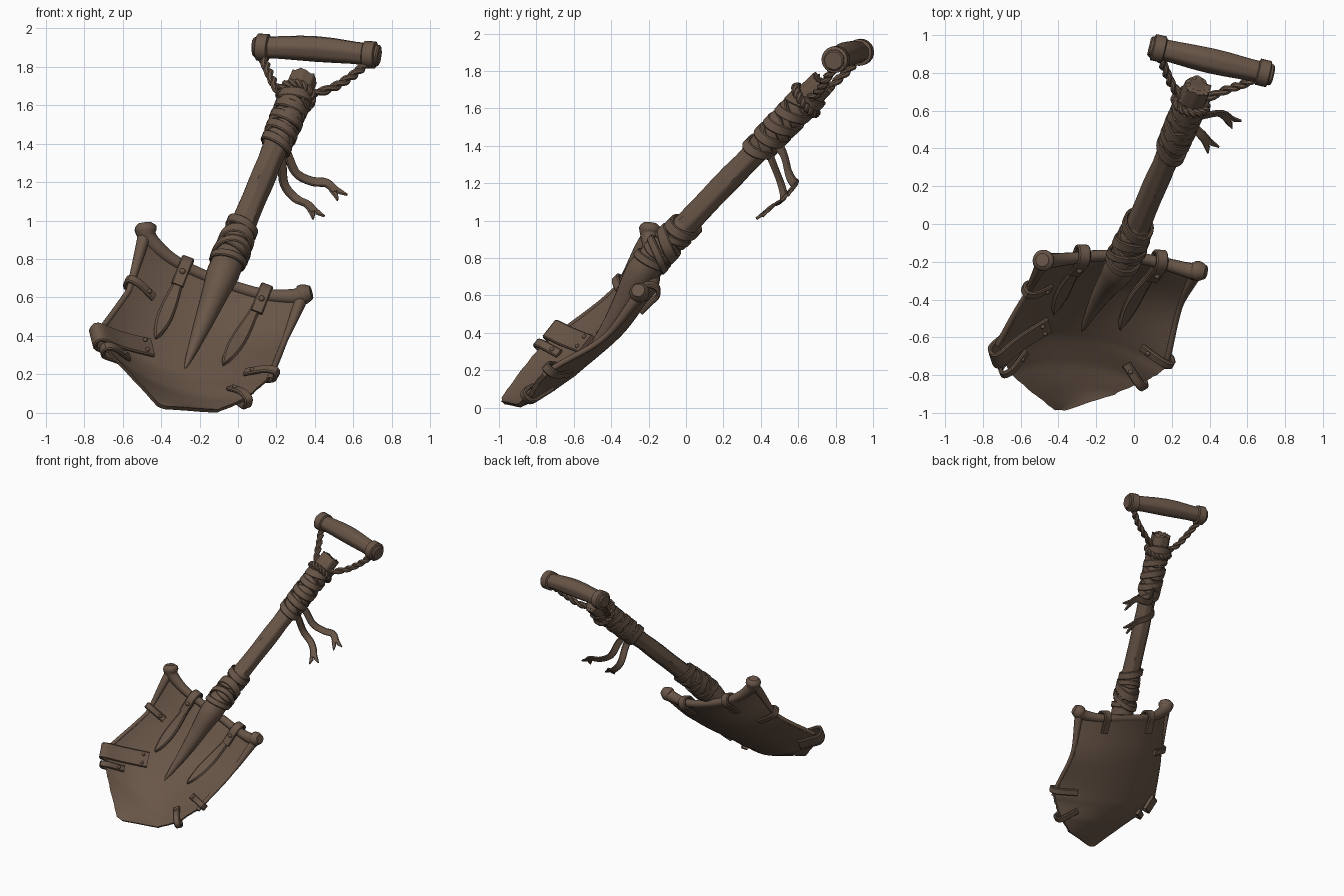
import bpy, bmesh, math, random
from mathutils import Vector as V

if "Cube" in bpy.data.objects:
    bpy.data.objects.remove(bpy.data.objects["Cube"])
random.seed(4)

mat = bpy.data.materials.new("weathered_brown")
mat.diffuse_color = (0.14, 0.092, 0.064, 1)
mat.use_nodes = True
mat.node_tree.nodes["Principled BSDF"].inputs["Base Color"].default_value = mat.diffuse_color

# Shovel frame: W across the blade, D up the shaft, N out of the scooped face
O = V((-0.06, -0.2, 0.77))
D = V((0.285, 0.664, 0.69)).normalized()
W = V((0.92, -0.08, -0.386))
W = (W - D * W.dot(D)).normalized()
N = W.cross(D)


def loc(u, v, h):
    return O + W * u + D * v + N * h


def cat(a, b, c, d, t):
    return (b * 2 + (c - a) * t + (a * 2 - b * 5 + c * 4 - d) * t * t
            + (b * 3 - a - c * 3 + d) * t ** 3) * 0.5


def smooth(pts, k=8):
    q = [pts[0]] + list(pts) + [pts[-1]]
    out = [cat(*q[i:i + 4], j / k) for i in range(len(pts) - 1) for j in range(k)]
    return out + [pts[-1]]


def finish(name, bm):
    bmesh.ops.recalc_face_normals(bm, faces=bm.faces[:])
    me = bpy.data.meshes.new(name)
    bm.to_mesh(me)
    bm.free()
    me.materials.append(mat)
    ob = bpy.data.objects.new(name, me)
    bpy.context.collection.objects.link(ob)
    return ob


def skin(name, rings, closed=False):
    bm = bmesh.new()
    vs = [[bm.verts.new(p) for p in r] for r in rings]
    n = len(vs[0])
    for i in range(len(vs) - (0 if closed else 1)):
        a, b = vs[i], vs[(i + 1) % len(vs)]
        for j in range(n):
            bm.faces.new((a[j], a[(j + 1) % n], b[(j + 1) % n], b[j]))
    if not closed:
        bm.faces.new(vs[0])
        bm.faces.new(vs[-1])
    return finish(name, bm)


def tangents(pts, closed=False):
    m = len(pts)
    if closed:
        return [(pts[(i + 1) % m] - pts[i - 1]).normalized() for i in range(m)]
    return [(pts[min(i + 1, m - 1)] - pts[max(i - 1, 0)]).normalized() for i in range(m)]


def tube(name, pts, radii, sides=14, flute=0.0, ref=N, jag=0.0):
    rings = []
    for i, (p, t) in enumerate(zip(pts, tangents(pts))):
        r = radii[i] if isinstance(radii, list) else radii
        x = t.cross(ref).normalized()
        y = t.cross(x)
        ring = []
        for j in range(sides):
            a = 2 * math.pi * j / sides
            rr = r * (1 + flute * math.cos(a * 7) + flute * 0.4 * math.sin(a * 3 + i))
            ring.append(p + x * math.cos(a) * rr + y * math.sin(a) * rr
                        + t * (random.uniform(-jag, jag) if i >= len(pts) - 2 else 0))
        rings.append(ring)
    return skin(name, rings)


def ribbon(name, pts, width, thick, side=None, face=None, closed=False):
    rings = []
    for i, (p, t) in enumerate(zip(pts, tangents(pts, closed))):
        s = (side if side else t.cross(face)).normalized()
        s = (s - t * s.dot(t)).normalized()
        up = s.cross(t)
        w = (width[i] if isinstance(width, list) else width) / 2
        k = thick / 2
        c = max(w - thick * 0.3, w * 0.5)
        sec = [(w, -k * .4), (w, k * .4), (c, k), (-c, k), (-w, k * .4), (-w, -k * .4), (-c, -k), (c, -k)]
        rings.append([p + s * a + up * b for a, b in sec])
    return skin(name, rings, closed)


def rivet(name, p, r=0.016):
    bm = bmesh.new()
    bmesh.ops.create_icosphere(bm, subdivisions=2, radius=r)
    bmesh.ops.translate(bm, verts=bm.verts[:], vec=p)
    finish(name, bm)


# Blade rows: v, left u, right u, left h, centre h, right h
ROWS = [(-1.12, -.055, .0, .06, .055, .06), (-1.0, -.22, .25, .05, .0, .04),
        (-.88, -.38, .36, .03, -.065, .06), (-.72, -.48, .44, -.015, -.11, .095),
        (-.35, -.42, .43, -.045, -.125, .0), (-.04, -.45, .43, .02, -.085, .02)]


def row(v):
    v = min(max(v, ROWS[0][0]), ROWS[-1][0])
    k = max(i for i in range(5) if v >= ROWS[i][0])
    t = (v - ROWS[k][0]) / (ROWS[k + 1][0] - ROWS[k][0])
    q = [V(ROWS[min(max(k + i, 0), 5)][3:]) for i in (-1, 0, 1, 2)]
    a, b = ROWS[k], ROWS[k + 1]
    return a[1] + (b[1] - a[1]) * t, a[2] + (b[2] - a[2]) * t, cat(*q, t)


def H(u, v):
    l, r, h = row(v)
    s = min(max((2 * u - l - r) / (r - l), -1), 1)
    edge = h[0] + (h[2] - h[0]) * (s + 1) / 2
    return edge + (h[1] - (h[0] + h[2]) / 2) * (1 - abs(s) ** 2.2)


def P(u, v, lift=0.0):
    return loc(u, v, H(u, v) + lift)


# Scooped blade
bm = bmesh.new()
grid = []
for j in range(55):
    v = -1.12 + 1.08 * j / 54
    l, r, _ = row(v)
    l += random.uniform(0, .006)
    r -= random.uniform(0, .006)
    grid.append([bm.verts.new(P(l + (r - l) * i / 28, v)) for i in range(29)])
for a, b in zip(grid, grid[1:]):
    for i in range(28):
        bm.faces.new((a[i], a[i + 1], b[i + 1], b[i]))
ext = bmesh.ops.extrude_face_region(bm, geom=bm.faces[:])
bmesh.ops.translate(bm, vec=N * -.026, verts=[e for e in ext["geom"] if isinstance(e, bmesh.types.BMVert)])
finish("blade", bm)

# Rolled top rim with flared corner knobs, and side rims
rim = [loc(-.475, .035, .045), loc(-.46, .015, .03), loc(-.42, -.02, .0), P(-.28, -.05), P(-.1, -.05), P(.1, -.05),
       P(.25, -.055), loc(.39, -.045, .0), loc(.43, -.025, .02), loc(.465, -.01, .04)]
rr = smooth([V((x, 0)) for x in (.035, .058, .044, .033, .03, .03, .033, .042, .054, .035)], 5)
tube("top_rim", smooth(rim, 5), [x[0] for x in rr])
for k, name in ((0, "left_side_rim"), (1, "right_side_rim")):
    vs = [-.0 - .036 * i for i in range(21)]
    tube(name, [P(row(v)[k], v, -.012) if v < -.04 else loc(row(v)[k], v, .01) for v in vs],
         [.036 - .02 * min(1, i / 9) for i in range(21)], 10)

# Embossed straps with clips over the rim
for name, u0, u1, end in (("left", -.2, -.2, -.55), ("right", .235, .18, -.6)):
    ts = [i / 14 for i in range(15)]
    wid = [.052 + .03 * math.sin(math.pi * min(1, max(0, (t - .25) / .75))) if t < .75
           else .004 + .072 * math.sqrt((1 - t) / .25) for t in ts]
    ribbon(name + "_strap", [P(u0 + (u1 - u0) * t, -.06 + (end + .06) * t, .006) for t in ts], wid, .034, side=W)
    ribbon(name + "_rim_clip", smooth([P(u0, -.19, .022), P(u0, -.12, .034), P(u0, -.06, .042), P(u0, -.015, .025),
                                       loc(u0, .0, H(u0, -.05) - .02), P(u0, -.03, -.05), P(u0, -.08, -.045),
                                       P(u0, -.16, -.034)], 3), .066, .022, side=W)
    rivet(name + "_strap_rivet", P(u0, -.12, .046))

# Clips folded over the blade edge: edge point, inward direction
CLIPS = [(-.42, -.31, 1, -.05), (-.4, -.86, .85, .5), (.435, -.67, -1, .1), (.36, -.88, -.75, .65)]
for i, (u, v, du, dv) in enumerate(CLIPS):
    def E(k, lift):
        return P(u + du * k, v + dv * k, lift)
    ribbon("edge_clip_%d" % (i + 1), smooth([E(.13, .012), E(.09, .025), E(.03, .034), E(-.02, .022), E(-.03, -.015),
                                             E(-.015, -.045), E(.04, -.046), E(.12, -.036)], 3),
           .05, .022, side=W * -dv + D * du)
    rivet("edge_clip_rivet_%d" % (i + 1), E(.1, .034), .013)

# Folded repair patch on the left edge
a, b = V((-.47, -.775)), V((-.2, -.63))
g = (b - a).normalized()
patch = [P(*b, .015), P(*(b * .7 + a * .3), .03), P(*(b * .35 + a * .65), .04), P(*a, .035), P(*(a - g * .03), .0),
         P(*(a - g * .01), -.045), P(*(a + g * .12), -.04)]
ribbon("edge_patch", smooth(patch, 4), .12, .022, side=W * -g.y + D * g.x)
for k in (-.032, .032):
    rivet("patch_rivet", P(b.x - g.x * .035 - g.y * k, b.y - g.y * .035 + g.x * k, .036), .012)

# Tapered socket tongue running down the blade
tube("socket_tongue", smooth([loc(0, .15, 0), loc(0, -.02, 0), loc(0, -.12, -.015), loc(0, -.25, -.05),
                              loc(0, -.4, -.083), loc(0, -.55, -.103), loc(0, -.68, -.112)], 4),
     [.07 + .015 * math.sin(math.pi * i / 10) if i <= 10 else .07 * (1 - (i - 10) / 14.2) ** .8 for i in range(25)], 18)

# Hewn wooden shaft with a frayed end
vs = [-.03 + 1.43 * i / 16 for i in range(17)]
tube("shaft", [loc(0, v, 0) for v in vs] + [loc(0, 1.405, 0)],
     [.063 + (.008 if v > 1.3 else 0) + random.uniform(-.002, .002) for v in vs] + [.045], 28, .05, jag=.012)


# Cloth wrappings: tilted overlapping loops around the shaft
def wrap(name, v0, v1, count, r0, r1):
    tube(name + "_sleeve", [loc(0, v0 + (v1 - v0) * t, 0) for t in (0, .05, .5, .95, 1)],
         [r0 - .014, r0 - .006, (r0 + r1) / 2 - .006, r1 - .006, r1 - .014], 24)
    for i in range(count):
        t = i / (count - 1)
        r = r0 + (r1 - r0) * t + random.uniform(-.003, .005)
        tilt = random.uniform(.025, .05) * (1 if i % 2 else -1)
        ph = random.uniform(-.7, .7)
        v = v0 + .03 + (v1 - v0 - .06) * t
        pts = [loc(r * math.cos(q), v + tilt * math.sin(q + ph), r * math.sin(q))
               for q in (2 * math.pi * k / 28 for k in range(28))]
        ribbon("%s_band_%d" % (name, i + 1), pts, random.uniform(.04, .062), .018, side=D, closed=True)


wrap("lower_wrap", .0, .31, 7, .088, .074)
wrap("upper_wrap", .88, 1.29, 9, .078, .078)

# Loose cloth tails with forked ends
TAILS = [[(.2, .46, 1.44), (.25, .52, 1.36), (.30, .55, 1.25), (.38, .575, 1.205), (.46, .585, 1.195), (.51, .55, 1.15)],
         [(.19, .42, 1.42), (.225, .46, 1.32), (.24, .51, 1.19), (.30, .52, 1.115), (.36, .47, 1.085), (.395, .425, 1.045)]]
F = V((.35, -.8, .45))
for i, pts in enumerate(TAILS):
    pts = [V(p) for p in pts]
    ribbon("cloth_tail_%d" % (i + 1), smooth(pts, 5), .052, .016, face=F)
    t = (pts[-1] - pts[-2]).normalized()
    s = t.cross(F).normalized()
    for k in (-1, 1):
        q = pts[-1] + s * k * .012
        ribbon("cloth_fork", [q - t * .02, q + t * .015 + s * k * .006, q + t * .05 + s * k * .022], [.03, .03, .008], .014, face=F)

# Cross grip with end bands
A, B = V((.13, .93, 1.9)), V((.685, .80, 1.862))
G = (B - A).normalized()
ts = [-.09, -.075, 0, .15, .35, .5, .65, .85, 1, 1.075, 1.09]
tube("grip", [A.lerp(B, t) + V((0, 0, .012)) * math.sin(math.pi * t) for t in ts],
     [.045, .054, .056, .058, .064, .066, .064, .058, .057, .056, .048], 28, .03)
for name, c in (("left", A), ("right", B)):
    tube(name + "_grip_band", [c + G * k for k in (-.034, -.028, .028, .034)], [.06, .071, .071, .06], 24)


# Twisted ropes tying the grip to the shaft
def rope(name, pts):
    path = smooth(pts, 12)
    for k in range(2):
        st = []
        for i, (p, t) in enumerate(zip(path, tangents(path))):
            x = t.cross(N).normalized()
            a = i * .55 + math.pi * k
            st.append(p + (x * math.cos(a) + t.cross(x) * math.sin(a)) * .011)
        tube("%s_strand_%d" % (name, k + 1), st, .015, 7)


rope("left_rope", [V(p) for p in ((.13, .9, 1.84), (.16, .83, 1.77), (.2, .74, 1.69), (.26, .66, 1.645))])
rope("right_rope", [V(p) for p in ((.66, .785, 1.81), (.59, .745, 1.75), (.49, .71, 1.69), (.36, .655, 1.65))])
rope("rope_collar", [loc(.086 * math.cos(q), 1.265 + .015 * math.sin(q), .086 * math.sin(q))
                     for q in (math.pi * k / 4 for k in range(9))])

# Smooth shading with sharp edges kept
for ob in bpy.data.objects:
    ob.select_set(True)
    bpy.context.view_layer.objects.active = ob
bpy.ops.object.shade_smooth_by_angle(angle=math.radians(38))
